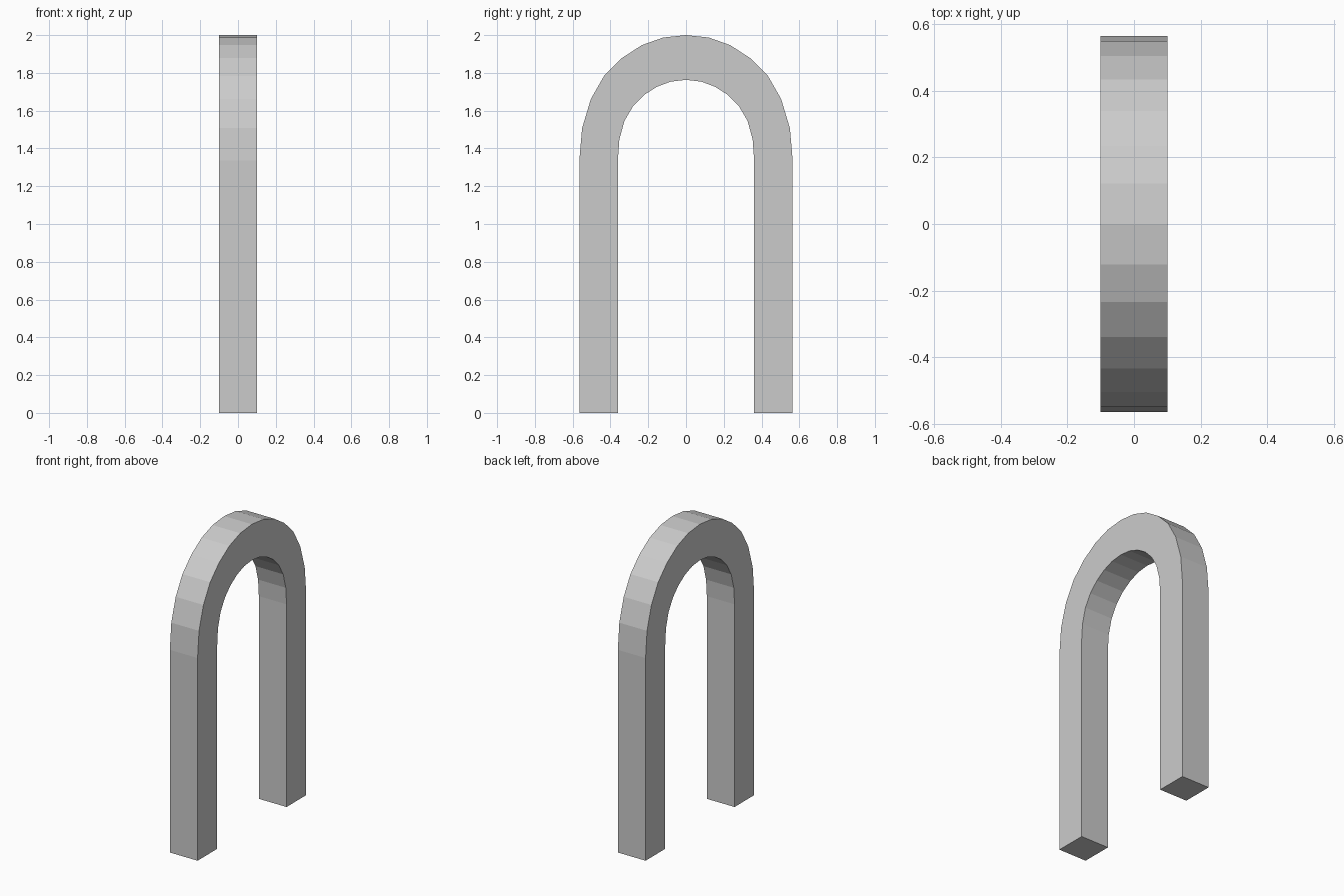
import bpy, bmesh

if "Cube" in bpy.data.objects:
    bpy.data.objects.remove(bpy.data.objects["Cube"])

HALF_DEPTH = 0.101

# Half profile (y, z): outer edge from foot to crown, inner edge likewise
outer = [(0.565, 0), (0.565, 1.335), (0.55, 1.508), (0.504, 1.661), (0.434, 1.784),
         (0.34, 1.878), (0.234, 1.947), (0.121, 1.987), (0, 2.0)]
inner = [(0.361, 0), (0.361, 1.335), (0.353, 1.447), (0.326, 1.546), (0.28, 1.624),
         (0.221, 1.684), (0.153, 1.727), (0.08, 1.754), (0, 1.763)]


def mirrored(points):
    """Complete a half profile across y = 0."""
    return points + [(-y, z) for y, z in reversed(points[:-1])]


# Arch: strip of quads between the two edges, extruded along x
bm = bmesh.new()
edges = [[bm.verts.new((-HALF_DEPTH, y, z)) for y, z in mirrored(p)] for p in (outer, inner)]
o, i = edges
strip = [bm.faces.new((o[k], o[k + 1], i[k + 1], i[k])) for k in range(len(o) - 1)]
result = bmesh.ops.extrude_face_region(bm, geom=strip, use_keep_orig=True)
moved = [g for g in result["geom"] if isinstance(g, bmesh.types.BMVert)]
bmesh.ops.translate(bm, verts=moved, vec=(2 * HALF_DEPTH, 0, 0))
bmesh.ops.recalc_face_normals(bm, faces=bm.faces)

mesh = bpy.data.meshes.new("arch")
bm.to_mesh(mesh)
bm.free()
bpy.context.collection.objects.link(bpy.data.objects.new("arch", mesh))
